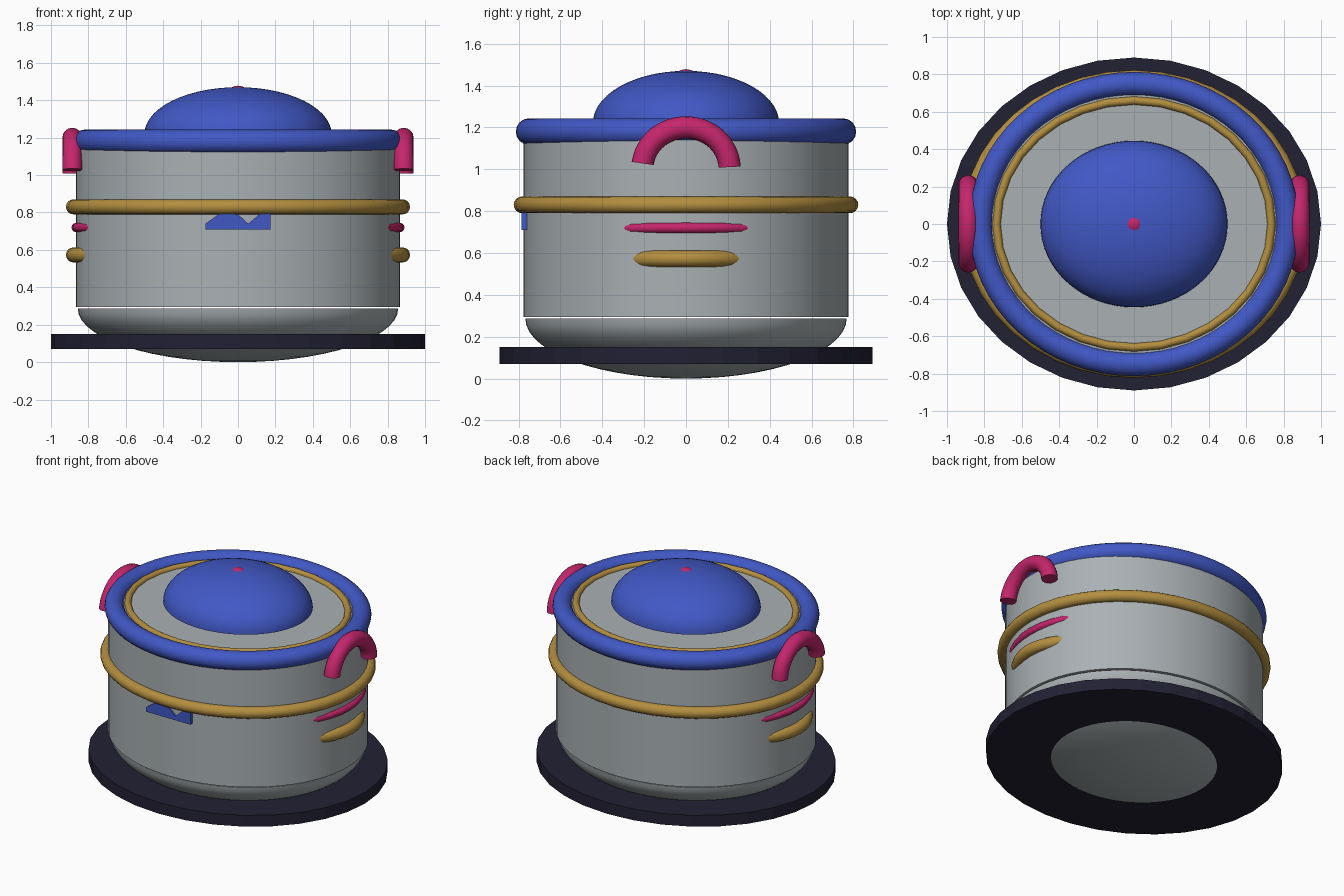
import bpy, bmesh, math
from mathutils import Matrix

if "Cube" in bpy.data.objects:
    bpy.data.objects.remove(bpy.data.objects["Cube"])


def colour(name, rgb):
    m = bpy.data.materials.new(name)
    m.diffuse_color = (*rgb, 1)
    m.use_nodes = True
    m.node_tree.nodes["Principled BSDF"].inputs["Base Color"].default_value = m.diffuse_color
    return m


GREY = colour("steel_grey", (0.40, 0.44, 0.455))
DARK = colour("dark_navy", (0.016, 0.015, 0.034))
BLUE = colour("blue", (0.053, 0.098, 0.56))
GOLD = colour("gold", (0.45, 0.27, 0.05))
PINK = colour("pink", (0.56, 0.019, 0.15))


def finish(name, bm, mat, smooth=True):
    bmesh.ops.recalc_face_normals(bm, faces=bm.faces)
    me = bpy.data.meshes.new(name)
    bm.to_mesh(me)
    bm.free()
    me.materials.append(mat)
    ob = bpy.data.objects.new(name, me)
    bpy.context.collection.objects.link(ob)
    if smooth:
        bpy.ops.object.select_all(action='DESELECT')
        ob.select_set(True)
        bpy.context.view_layer.objects.active = ob
        bpy.ops.object.shade_smooth_by_angle(angle=math.radians(35))
    return ob


def lathe(name, profile, ratio, mat, n=64, smooth=True):
    """Revolve (radius, z) points into an oval solid; radius 0 makes a pole."""
    bm = bmesh.new()
    rows = []
    for r, z in profile:
        count = 1 if r == 0 else n
        rows.append([bm.verts.new((r * math.cos(math.tau * i / n),
                                   r * ratio * math.sin(math.tau * i / n), z))
                     for i in range(count)])
    for a, b in zip(rows, rows[1:]):
        for i in range(n):
            j = (i + 1) % n
            quad = [a[i % len(a)], a[j % len(a)], b[j % len(b)], b[i % len(b)]]
            bm.faces.new(list(dict.fromkeys(quad)))
    for row in (rows[0], rows[-1]):
        if len(row) > 1:
            bm.faces.new(row)
    return finish(name, bm, mat, smooth)


def ring(name, rx, ry, tube, mat, n=48, arc=None, place=None, sides=16):
    """Oval ring with an even tube; arc gives (start, end) degrees of an open one."""
    bm = bmesh.new()
    a0, a1 = (math.radians(a) for a in (arc or (0, 360)))
    rows = []
    for i in range(n + 1 if arc else n):
        t = a0 + (a1 - a0) * i / n
        row = []
        for k in range(sides):
            p = math.tau * k / sides
            off = tube * math.cos(p)
            row.append(bm.verts.new(((rx + off) * math.cos(t),
                                     (ry + off) * math.sin(t),
                                     tube * math.sin(p))))
        rows.append(row)
    pairs = list(zip(rows, rows[1:])) + ([] if arc else [(rows[-1], rows[0])])
    for a, b in pairs:
        for k in range(sides):
            m = (k + 1) % sides
            bm.faces.new((a[k], a[m], b[m], b[k]))
    if arc:
        bm.faces.new(rows[0])
        bm.faces.new(rows[-1])
    bm.transform(place)
    return finish(name, bm, mat)


def at(z):
    return Matrix.Translation((0, 0, z))


def dome(r, z, h, steps=14):
    """Quarter-ellipse profile from the rim to the pole."""
    pts = [(r * math.cos(math.pi / 2 * i / steps),
            z + h * math.sin(math.pi / 2 * i / steps)) for i in range(steps)]
    return pts + [(0, z + h)]


# Pot: rounded bottom, narrow gap, straight wall with a flat top
lathe("rounded_bottom", dome(0.857, 0.288, -0.288), 0.896, GREY)
lathe("pot_body", [(0.867, 0.295), (0.867, 1.2)], 0.896, GREY)

# Base plate the pot sits through
lathe("base_plate", [(1.0, 0.07), (1.0, 0.15)], 0.89, DARK, n=32, smooth=False)

# Rim, trim and side bands
ring("rim", 0.82, 0.75, 0.063, BLUE, n=64, place=at(1.18))
ring("inner_trim", 0.735, 0.66, 0.022, GOLD, n=32, place=at(1.2))
ring("middle_band", 0.88, 0.783, 0.04, GOLD, n=40, place=at(0.83))
ring("thin_side_band", 0.865, 0.665, 0.025, PINK, place=at(0.72))
ring("lower_side_band", 0.88, 0.52, 0.04, GOLD, place=at(0.573))

# Lid dome with a small knob breaking through its top
lathe("lid_dome", dome(0.5, 1.22, 0.25), 0.89, BLUE)
lathe("lid_knob", dome(0.068, 1.41, 0.068, 8), 1.0, PINK, n=24)

# Arched handles: the ring plane is turned to stand along y and z
upright = Matrix(((0, 0, 1, 0), (1, 0, 0, 0), (0, 1, 0, 0), (0, 0, 0, 1)))
for side, label in ((-1, "left"), (1, "right")):
    ring(label + "_handle", 0.209, 0.2, 0.053, PINK, n=24, arc=(3, 172),
         place=Matrix.Translation((side * 0.886, 0, 1.0)) @ upright)

# Notched front badge, its top tucked behind the middle band
outline = [(-0.175, 0.71), (0.175, 0.71), (0.175, 0.8), (0.125, 0.8),
           (0.055, 0.74), (-0.01, 0.8), (-0.09, 0.8), (-0.175, 0.74)]
bm = bmesh.new()
face = bm.faces.new([bm.verts.new((x, -0.785, z)) for x, z in outline])
ext = bmesh.ops.extrude_face_region(bm, geom=[face], use_keep_orig=True)
bmesh.ops.translate(bm, vec=(0, 0.03, 0),
                    verts=[v for v in ext["geom"] if isinstance(v, bmesh.types.BMVert)])
finish("front_badge", bm, BLUE, smooth=False)
